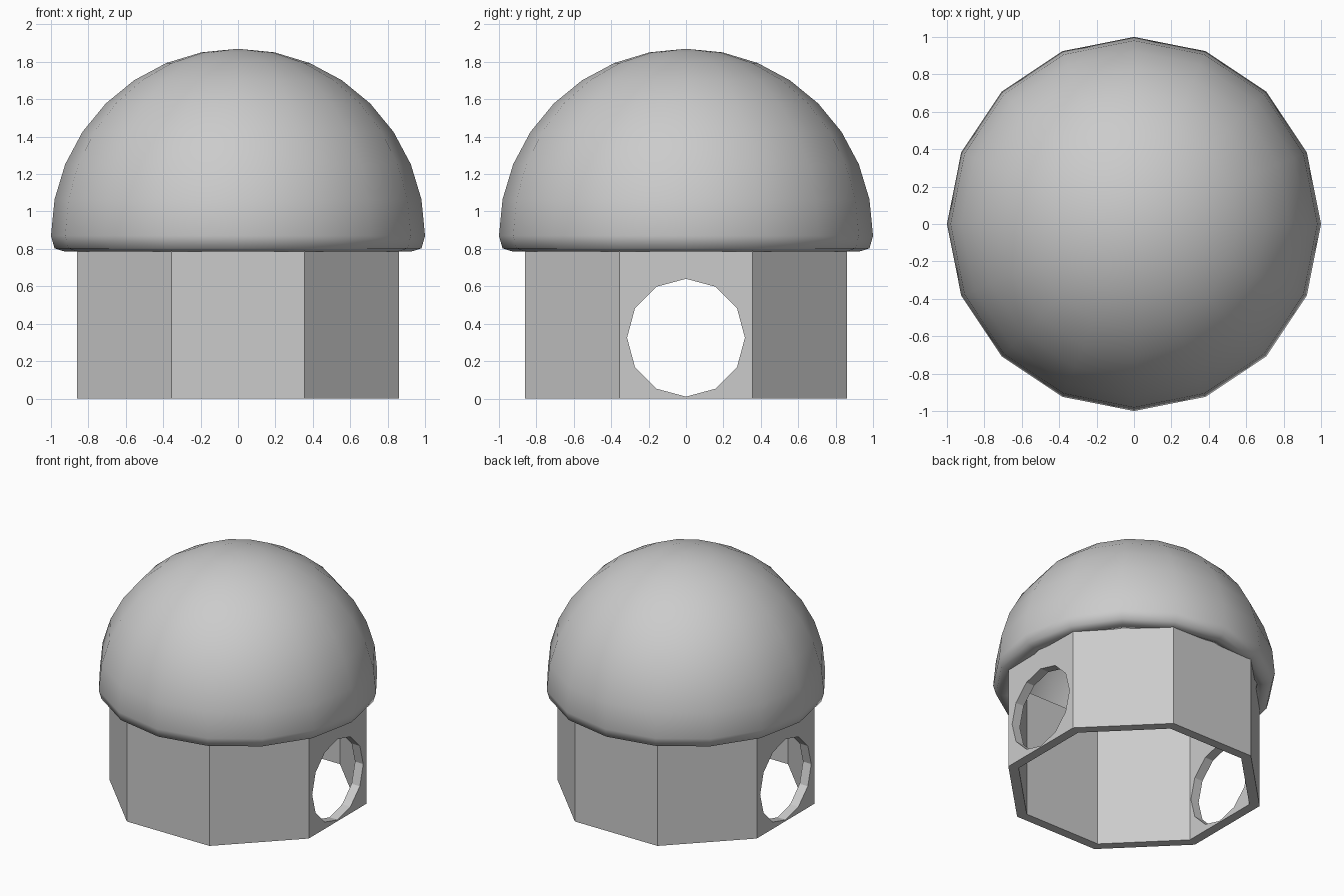
import bpy, bmesh, math

if "Cube" in bpy.data.objects:
    bpy.data.objects.remove(bpy.data.objects["Cube"])


def lathe(name, profile, sides, phase=0.0, closed=False, smooth=False):
    """Turn a (radius, z) profile round the z axis."""
    bm = bmesh.new()
    rings = []
    for r, z in profile:
        rings.append([bm.verts.new((r * math.cos(phase + i * math.tau / sides),
                                    r * math.sin(phase + i * math.tau / sides), z))
                      for i in range(sides)])
    pairs = list(zip(rings, rings[1:]))
    if closed:
        pairs.append((rings[-1], rings[0]))
    for a, b in pairs:
        for i in range(sides):
            j = (i + 1) % sides
            bm.faces.new((a[i], a[j], b[j], b[i]))
    bmesh.ops.remove_doubles(bm, verts=bm.verts, dist=1e-5)
    bmesh.ops.recalc_face_normals(bm, faces=bm.faces)
    for f in bm.faces:
        f.smooth = smooth
    mesh = bpy.data.meshes.new(name)
    bm.to_mesh(mesh)
    bm.free()
    obj = bpy.data.objects.new(name, mesh)
    bpy.context.collection.objects.link(obj)
    return obj


# Hollow octagonal wall, its top tucked inside the dome
walls = lathe("walls", [(0.932, 0), (0.932, 1.0), (0.855, 1.0), (0.855, 0)],
              8, math.pi / 8, closed=True)

# Twelve-sided opening through both side walls
bpy.ops.mesh.primitive_cylinder_add(vertices=12, radius=0.315, depth=3,
                                    location=(0, 0, 0.325),
                                    rotation=(0, math.pi / 2, 0))
cutter = bpy.context.object
cutter.name = "opening_cutter"
cutter.hide_render = True
cut = walls.modifiers.new("openings", 'BOOLEAN')
cut.operation = 'DIFFERENCE'
cut.solver = 'EXACT'
cut.object = cutter
bpy.ops.object.select_all(action='DESELECT')
walls.select_set(True)
bpy.context.view_layer.objects.active = walls
bpy.ops.object.modifier_apply(modifier=cut.name)
bpy.data.objects.remove(cutter)


# Hollow dome with a rolled-in lower lip
def arc(radius):
    return [(radius * math.sin(i * math.pi / 16), 0.87 + radius * math.cos(i * math.pi / 16))
            for i in range(9)]


outer = arc(1.0)
lip = [(0.981, 0.803), (0.924, 0.785), (0.875, 0.79), (0.875, 0.81), (0.94, 0.83)]
lathe("dome", outer + lip + arc(0.97)[::-1], 16, smooth=True)
